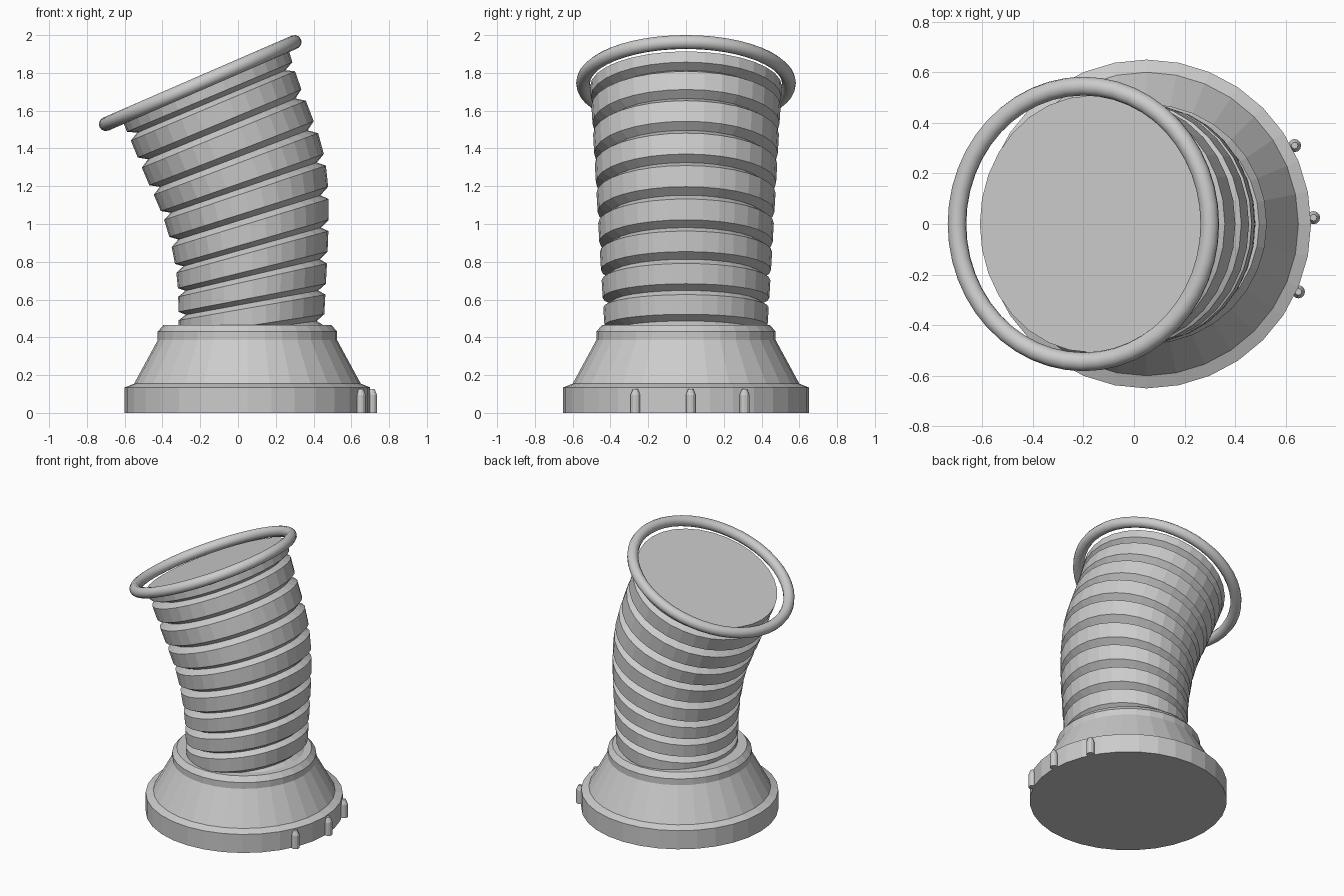
import bpy, bmesh
from math import sin, cos, pi, floor, radians
from mathutils import Vector

if "Cube" in bpy.data.objects:
    bpy.data.objects.remove(bpy.data.objects["Cube"])


def loft(name, loops):
    """Skin a stack of equal vertex loops and cap both ends."""
    bm = bmesh.new()
    rows = [[bm.verts.new(p) for p in loop] for loop in loops]
    n = len(rows[0])
    for a, b in zip(rows, rows[1:]):
        for i in range(n):
            j = (i + 1) % n
            bm.faces.new((a[i], a[j], b[j], b[i]))
    bm.faces.new(rows[0][::-1])
    bm.faces.new(rows[-1])
    bmesh.ops.recalc_face_normals(bm, faces=bm.faces)
    mesh = bpy.data.meshes.new(name)
    bm.to_mesh(mesh)
    bm.free()
    ob = bpy.data.objects.new(name, mesh)
    bpy.context.collection.objects.link(ob)
    return ob


def lathe(name, profile, x, y, sides):
    return loft(name, [[(x + r * cos(2 * pi * i / sides), y + r * sin(2 * pi * i / sides), z)
                        for i in range(sides)] for r, z in profile])


# Flared base
lathe("base", [(0.65, 0), (0.65, 0.135), (0.60, 0.155), (0.475, 0.385),
               (0.475, 0.43), (0.445, 0.465)], 0.05, 0, 32)

# Small pegs on the base edge
for k, (x, y) in enumerate([(0.635, 0.31), (0.71, 0.025), (0.65, -0.268)]):
    lathe(f"peg_{k + 1}", [(0.026, 0), (0.026, 0.095), (0.013, 0.127)], x, y, 12)

# Bent ribbed hose: left and right x, z of each rib in the side silhouette
RIBS = [(-0.30, 0.31, 0.45, 0.41), (-0.315, 0.45, 0.46, 0.575), (-0.315, 0.575, 0.468, 0.735),
        (-0.32, 0.70, 0.477, 0.91), (-0.34, 0.83, 0.482, 1.075), (-0.375, 0.98, 0.475, 1.255),
        (-0.425, 1.11, 0.445, 1.425), (-0.49, 1.25, 0.38, 1.60), (-0.55, 1.40, 0.315, 1.765),
        (-0.605, 1.53, 0.275, 1.90), (-0.65, 1.66, 0.23, 2.04)]


def hose_loop(t, scale, sides=32):
    k = min(max(floor(t), 0), len(RIBS) - 2)
    lx, lz, rx, rz = (a + (b - a) * (t - k) for a, b in zip(RIBS[k], RIBS[k + 1]))
    mid = Vector(((lx + rx) / 2, 0, (lz + rz) / 2))
    u = Vector((rx - lx, 0, rz - lz)) * 0.5 * scale
    v = Vector((0, (0.435 + 0.009 * (t - 1)) * scale, 0))
    return [mid + u * cos(2 * pi * i / sides) + v * sin(2 * pi * i / sides) for i in range(sides)]


loops = []
for k in range(9):
    loops += [hose_loop(max(k - 0.32, 0), 1), hose_loop(k + 0.32, 1), hose_loop(k + 0.5, 0.9)]
loops += [hose_loop(8.68, 1), hose_loop(9.1, 1)]
loft("ribbed_hose", loops)

# Tilted rim ring
bpy.ops.mesh.primitive_torus_add(major_radius=0.545, minor_radius=0.037, major_segments=48,
                                 minor_segments=12, location=(-0.2, 0, 1.746),
                                 rotation=(0, radians(-23.5), 0))
bpy.context.object.name = "rim_ring"
bpy.ops.object.shade_smooth_by_angle(angle=radians(40))
